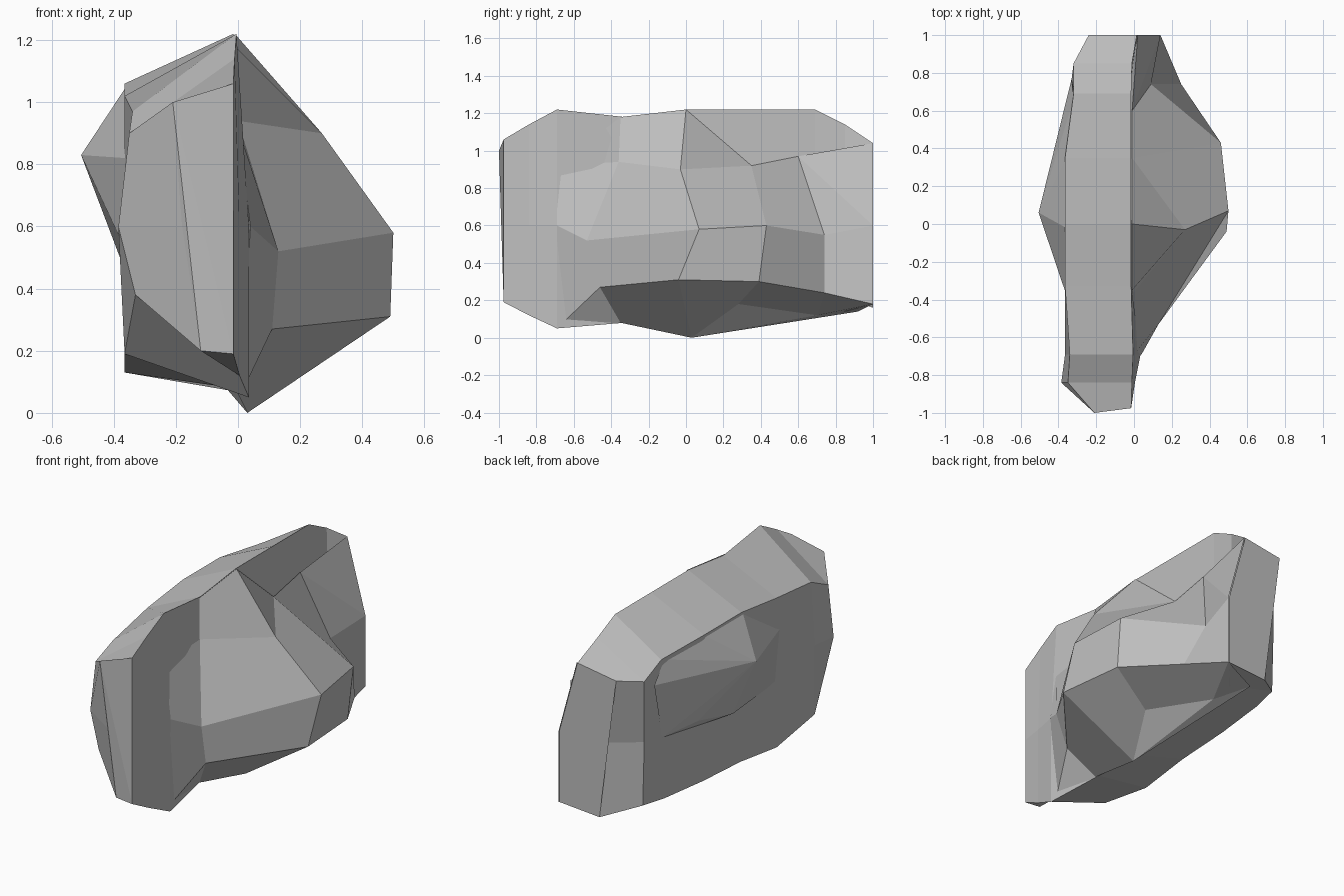
import bpy
import bmesh

default_cube = bpy.data.objects.get("Cube")
if default_cube:
    bpy.data.objects.remove(default_cube, do_unlink=True)

# Single stone colour
stone = bpy.data.materials.new("stone grey")
stone.use_nodes = True
stone_colour = (0.52, 0.52, 0.52, 1)
stone.diffuse_color = stone_colour
stone.node_tree.nodes["Principled BSDF"].inputs["Base Color"].default_value = stone_colour


def finish_rock(name, bm):
    """Turn a bmesh into a flat shaded stone object."""
    bmesh.ops.recalc_face_normals(bm, faces=bm.faces[:])
    mesh = bpy.data.meshes.new(name)
    bm.to_mesh(mesh)
    bm.free()
    mesh.materials.append(stone)
    rock = bpy.data.objects.new(name, mesh)
    bpy.context.scene.collection.objects.link(rock)
    return rock


def loft_rock(name, rings):
    """Skin a row of closed rings and cap both ends."""
    bm = bmesh.new()
    loops = [[bm.verts.new(point) for point in ring] for ring in rings]
    for near, far in zip(loops, loops[1:]):
        for i in range(len(near)):
            bm.faces.new((near[i - 1], near[i], far[i], far[i - 1]))
    caps = [bm.faces.new(loops[0]), bm.faces.new(loops[-1])]
    bmesh.ops.triangulate(bm, faces=caps)
    return finish_rock(name, bm)


def faceted_rock(name, corners, facets, root):
    """Join lettered corners into facets, then taper the open side to a buried root."""
    bm = bmesh.new()
    verts = {letter: bm.verts.new(point) for letter, point in corners.items()}
    for facet in facets.split():
        bm.faces.new([verts[letter] for letter in facet])
    root_vert = bm.verts.new(root)
    for edge in [e for e in bm.edges if e.is_boundary]:
        bm.faces.new((*edge.verts, root_vert))
    return finish_rock(name, bm)


def hull_rock(name, points):
    """Wrap a convex chunk around a few points."""
    bm = bmesh.new()
    for point in points:
        bm.verts.new(point)
    bmesh.ops.convex_hull(bm, input=bm.verts[:])
    loose = [v for v in bm.verts if not v.link_faces]
    bmesh.ops.delete(bm, geom=loose, context="VERTS")
    return finish_rock(name, bm)


def slab_ring(y, flare, top, low, shoulder, waist_x, foot):
    """Cross-section of the slab: its shoulder leans a little past the front face."""
    face_x, face_y, waist_z = -0.015, max(y, -0.975), 0.6
    return [
        (face_x + flare * 0.2, face_y, top),
        (shoulder[0], y, shoulder[1]),
        (waist_x, face_y, waist_z),
        (foot[0], face_y, foot[1]),
        (face_x + flare, face_y, low),
        (face_x + flare, face_y, waist_z),
    ]


# Main slab: y, flare, top, low, shoulder, waist, foot
loft_rock("rock_slab", [slab_ring(*section) for section in (
    (-1, 0, 1.06, 0.19, (-0.21, 1), -0.18, (-0.12, 0.2)),
    (-0.84, 0.02, 1.14, 0.12, (-0.35, 0.9), -0.385, (-0.33, 0.38)),
    (-0.69, 0.05, 1.22, 0.05, (-0.34, 0.97), -0.365, (-0.365, 0.19)),
    (-0.33, 0, 1.18, 0.08, (-0.365, 1.02), -0.365, (-0.365, 0.13)),
    (0, 0, 1.22, 0.07, (-0.365, 1.06), -0.365, (-0.36, 0.17)),
    (0.35, 0, 1.22, 0.1, (-0.365, 1.06), -0.36, (-0.36, 0.19)),
    (0.69, 0, 1.22, 0.14, (-0.32, 1.03), -0.34, (-0.34, 0.21)),
    (0.85, 0.02, 1.14, 0.14, (-0.32, 0.96), -0.32, (-0.31, 0.22)),
    (1, 0.15, 1.04, 0.18, (-0.24, 1), -0.11, (-0.13, 0.16)),
)])

# Large broken outcrop on the left side, running out to the back edge
faceted_rock("left_outcrop", {
    "A": (0.5, 0.07, 0.58), "B": (0.27, -0.03, 0.9),
    "C": (0.13, -0.53, 0.52), "D": (0.04, -0.69, 0.6),
    "E": (0.11, -0.46, 0.27), "F": (0.49, -0.04, 0.31),
    "G": (0.03, 0.03, 0), "H": (0, -0.36, 0.94),
    "I": (0, -0.69, 0.92), "J": (0.46, 0.43, 0.6),
    "K": (0.45, 0.39, 0.3), "L": (0.09, 0.74, 0.55),
    "M": (0.25, 0.74, 0.24), "N": (-0.01, 0.35, 0.92),
    "P": (-0.01, 0.6, 0.97), "Q": (0.14, 1, 0.6),
    "R": (0.14, 1, 0.18), "S": (0.02, 1, 1.04),
    "T": (-0.01, 0, 1.22), "U": (-0.01, -0.35, 1.18),
    "V": (-0.01, -0.35, 0.08), "W": (0.15, 0.28, 0.18),
    "X": (0, 0.7, 0.12), "Y": (0.01, -0.68, 0.06),
    "Z": (-0.09, 0.92, 0.14),
}, "IHCD HBAC UTBH IUH TNB NJAB NPLJ AJKF JLMK CAFE DCEY EFGV YEV "
   "FKWG KMXW PLQ PQS LMRQ MXR GWX GXZ ZXR", root=(-0.17, 0.15, 0.6))

# Smaller pointed outcrop on the right side
hull_rock("right_outcrop", [
    (-0.36, 0.34, 1.05), (-0.36, -0.02, 1.05), (-0.505, 0.06, 0.83),
    (-0.36, -0.37, 0.82), (-0.36, -0.33, 0.52), (-0.41, 0.44, 0.81),
    (-0.39, 0.44, 0.59), (-0.38, 0.1, 0.5), (-0.33, 0.77, 0.91),
    (-0.34, 0.71, 0.58), (-0.32, 0.66, 1.02), (-0.2, 0.1, 0.8),
])
